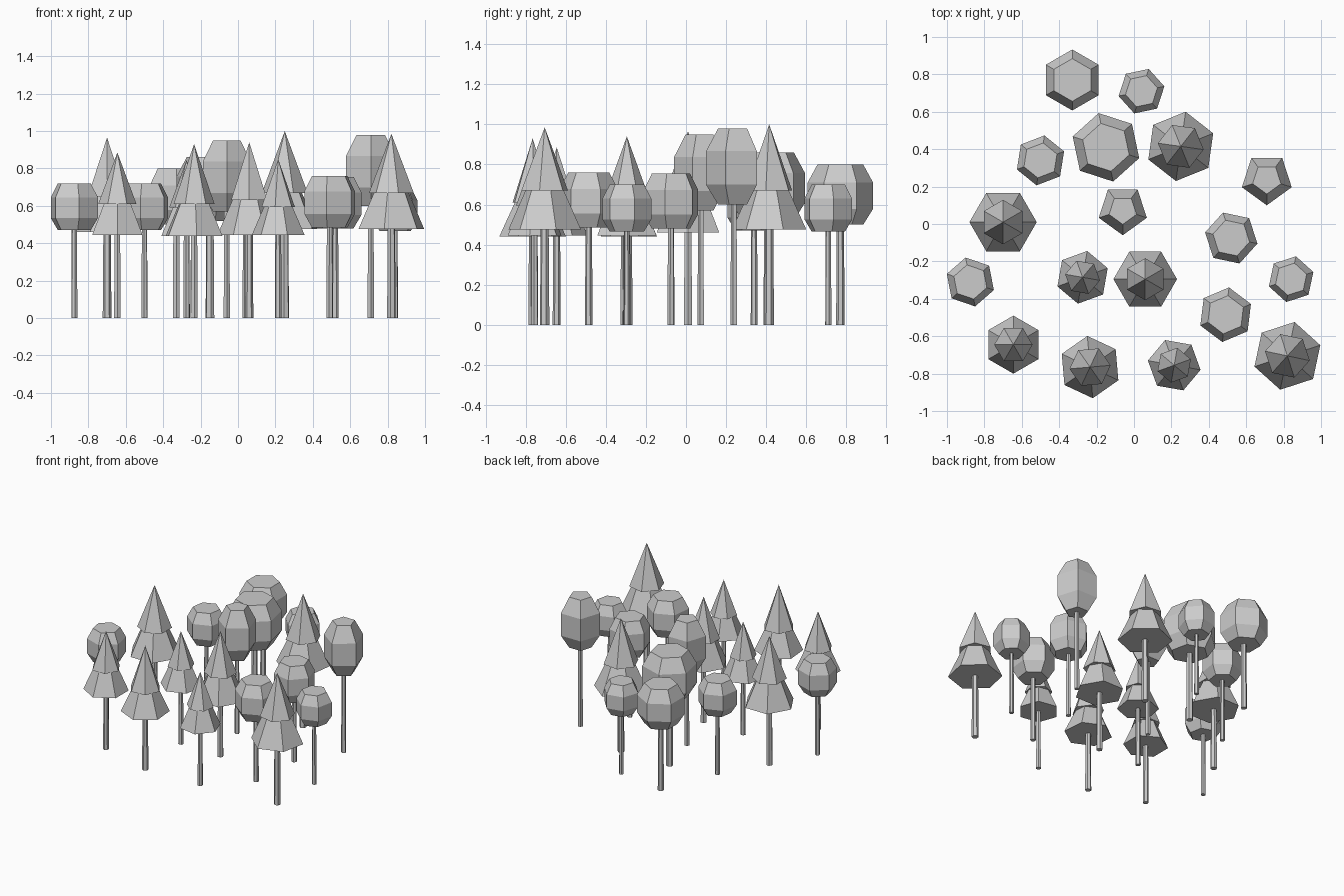
import bpy, bmesh
from math import radians, cos, sin

cube = bpy.data.objects.get("Cube")
if cube:
    bpy.data.objects.remove(cube)

grey = bpy.data.materials.new("light_grey")
grey.use_nodes = True
grey.diffuse_color = (0.6, 0.6, 0.6, 1)
grey.node_tree.nodes["Principled BSDF"].inputs["Base Color"].default_value = (0.6, 0.6, 0.6, 1)


def lathe(name, x, y, profile, sides, angle):
    """Faceted closed solid from (radius, height) rings; a zero radius makes a tip."""
    bm = bmesh.new()
    rings = []
    for r, z in profile:
        if r == 0:
            rings.append([bm.verts.new((0, 0, z))] * sides)
            continue
        turns = [radians(angle + 360 * i / sides) for i in range(sides)]
        rings.append([bm.verts.new((r * cos(t), r * sin(t), z)) for t in turns])
    for low, high in zip(rings, rings[1:]):
        for i in range(sides):
            j = (i + 1) % sides
            corners = dict.fromkeys((low[i], low[j], high[j], high[i]))
            bm.faces.new(list(corners))
    bm.faces.new(rings[0][::-1])
    if profile[-1][0] > 0:
        bm.faces.new(rings[-1])
    bmesh.ops.recalc_face_normals(bm, faces=bm.faces)
    mesh = bpy.data.meshes.new(name)
    bm.to_mesh(mesh)
    bm.free()
    mesh.materials.append(grey)
    obj = bpy.data.objects.new(name, mesh)
    obj.location = (x, y, 0)
    bpy.context.collection.objects.link(obj)


def trunk(name, x, y, r, top, sides, angle):
    lathe(name, x, y, [(r * 0.13, 0), (r * 0.11, top)], sides, angle)


def round_tree(n, x, y, r, bottom, top, sides, angle):
    cap = 0.7 if sides == 6 else 0.57
    h = top - bottom
    trunk(f"round_tree_trunk_{n}", x, y, r, bottom + 0.02, sides, angle)
    lathe(f"round_tree_crown_{n}", x, y,
          [(r * cap, bottom), (r, bottom + 0.26 * h), (r, bottom + 0.7 * h), (r * cap, top)],
          sides, angle)


def pine_tree(n, x, y, r, bottom, middle, top, angle):
    trunk(f"pine_trunk_{n}", x, y, r, bottom + 0.02, 6, angle)
    lathe(f"pine_lower_tier_{n}", x, y,
          [(r, bottom), (r * 0.48, middle + 0.02)], 6, angle)
    lathe(f"pine_upper_tier_{n}", x, y,
          [(r * 0.66, middle), (0, top)], 6, angle + 30)


# Round trees: x, y, radius, crown bottom, crown top, sides, turn
round_trees = [
    (-0.33, 0.77, 0.163, 0.50, 0.80, 6, 90),
    (0.04, 0.71, 0.125, 0.465, 0.70, 6, 72),
    (-0.50, 0.34, 0.135, 0.47, 0.72, 6, 81),
    (-0.15, 0.41, 0.187, 0.52, 0.86, 6, 102),
    (0.71, 0.24, 0.14, 0.60, 0.98, 5, -90),
    (-0.06, 0.075, 0.135, 0.57, 0.95, 5, -90),
    (0.52, -0.075, 0.143, 0.48, 0.755, 6, 108),
    (-0.875, -0.31, 0.133, 0.47, 0.72, 6, 101),
    (0.49, -0.485, 0.147, 0.485, 0.76, 6, 83),
    (0.84, -0.295, 0.125, 0.465, 0.70, 6, 78),
]
for n, tree in enumerate(round_trees, 1):
    round_tree(n, *tree)

# Pines: x, y, radius, lower tier base, upper tier base, tip, turn
pines = [
    (-0.70, 0.01, 0.18, 0.46, 0.65, 0.965, 0),
    (0.25, 0.415, 0.187, 0.475, 0.67, 1.0, 82),
    (-0.275, -0.285, 0.143, 0.44, 0.59, 0.845, 80),
    (0.06, -0.295, 0.17, 0.445, 0.63, 0.94, 0),
    (-0.235, -0.765, 0.167, 0.44, 0.61, 0.93, 95),
    (-0.645, -0.645, 0.155, 0.445, 0.61, 0.885, 90),
    (0.215, -0.755, 0.143, 0.445, 0.595, 0.85, 110),
    (0.82, -0.705, 0.185, 0.475, 0.67, 0.985, 78),
]
for n, tree in enumerate(pines, 1):
    pine_tree(n, *tree)
